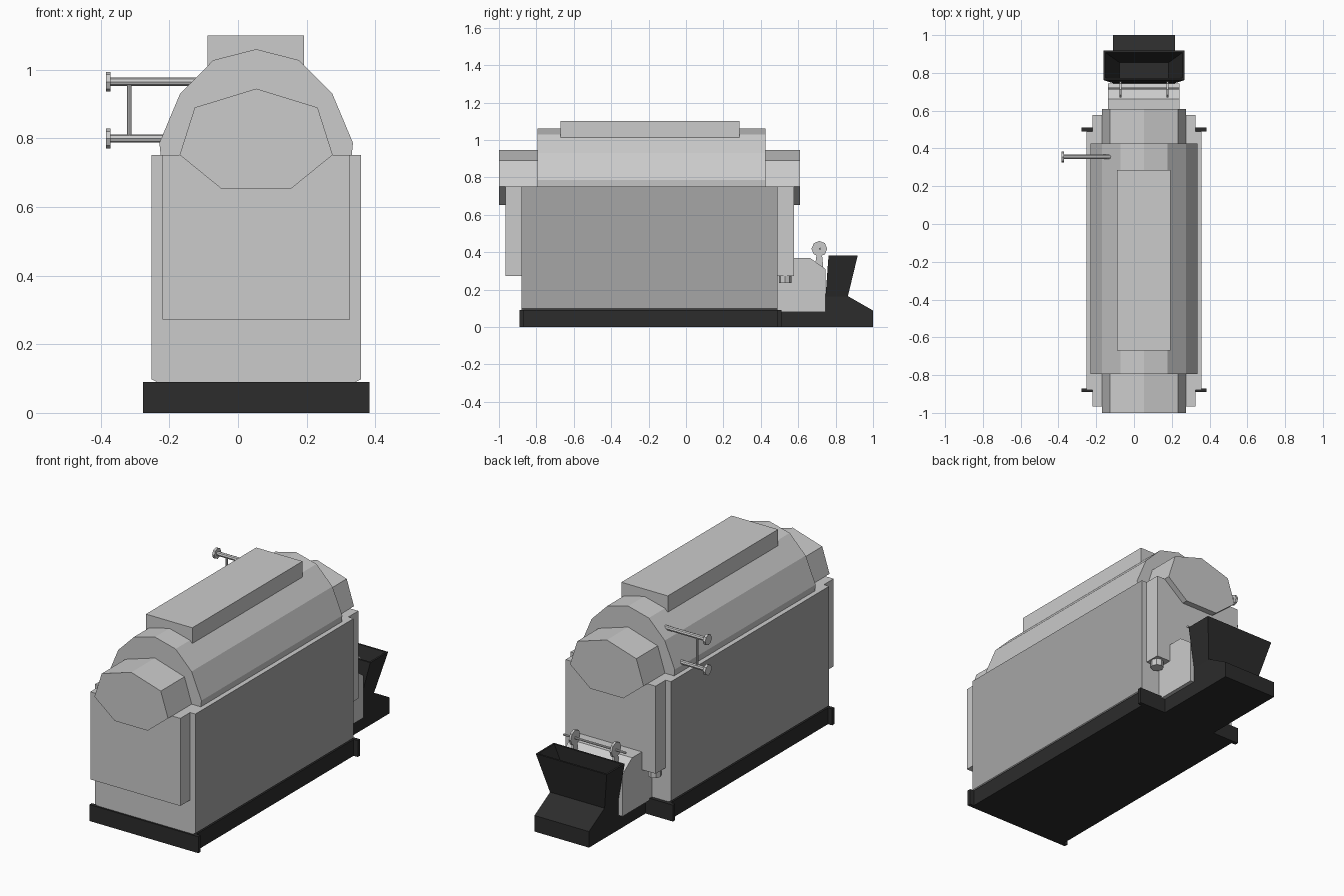
import bpy, bmesh, math
from mathutils import Vector, Matrix

if "Cube" in bpy.data.objects:
    bpy.data.objects.remove(bpy.data.objects["Cube"])

CX = 0.053  # centre line of the boiler


def material(name, v):
    m = bpy.data.materials.new(name)
    m.diffuse_color = (v, v, v, 1)
    m.use_nodes = True
    m.node_tree.nodes["Principled BSDF"].inputs["Base Color"].default_value = m.diffuse_color
    return m


BLACK = material("black_iron", 0.025)
DARK = material("dark_side", 0.38)
GREY = material("plain_grey", 0.8)


def finish(name, bm, mat=None):
    bmesh.ops.recalc_face_normals(bm, faces=bm.faces)
    me = bpy.data.meshes.new(name)
    bm.to_mesh(me)
    bm.free()
    ob = bpy.data.objects.new(name, me)
    bpy.context.collection.objects.link(ob)
    if mat:
        me.materials.append(mat)
    return ob


def prism(name, pts, axis, a, b, mat=None):
    """Extrude a profile: axis 'y' takes (x, z) points, axis 'x' takes (y, z)."""
    bm = bmesh.new()
    put = (lambda p, t: (p[0], t, p[1])) if axis == 'y' else (lambda p, t: (t, p[0], p[1]))
    r0 = [bm.verts.new(put(p, a)) for p in pts]
    r1 = [bm.verts.new(put(p, b)) for p in pts]
    bm.faces.new(r0)
    bm.faces.new(r1)
    n = len(pts)
    for i in range(n):
        bm.faces.new((r0[i], r0[(i + 1) % n], r1[(i + 1) % n], r1[i]))
    return finish(name, bm, mat)


def box(name, x0, x1, y0, y1, z0, z1, mat=None):
    return prism(name, [(x0, z0), (x1, z0), (x1, z1), (x0, z1)], 'y', y0, y1, mat)


def rod(name, p, q, r, sides=8):
    p, q = Vector(p), Vector(q)
    bm = bmesh.new()
    rot = (q - p).to_track_quat('Z', 'Y').to_matrix().to_4x4()
    bmesh.ops.create_cone(bm, cap_ends=True, segments=sides, radius1=r, radius2=r,
                          depth=(q - p).length, matrix=Matrix.Translation((p + q) / 2) @ rot)
    return finish(name, bm)


def symmetric(half):
    """Mirror half-profile points (offset, z) about the centre line."""
    right = [(CX + d, z) for d, z in half]
    left = [(CX - d, z) for d, z in reversed(half) if d > 0]
    return right + left


# Base with end flanges
box("base", CX - 0.305, CX + 0.305, -0.87, 0.49, 0, 0.09, BLACK)
for tag, y in (("front", -0.89), ("back", 0.49)):
    box(tag + "_base_flange", CX - 0.33, CX + 0.33, y, y + 0.02, 0, 0.09, BLACK)

# Boiler body with darker long sides
body = prism("boiler_body", symmetric([(0.285, 0.088), (0.305, 0.098), (0.305, 0.752)]),
             'y', -0.88, 0.49, GREY)
body.data.materials.append(DARK)
for f in body.data.polygons:
    if abs(f.normal.x) > 0.9:
        f.material_index = 1

# End panels and the outlets under the back one
for tag, y0, y1 in (("front", -0.965, -0.88), ("back", 0.49, 0.577)):
    box(tag + "_panel", CX - 0.273, CX + 0.273, y0, y1, 0.272, 0.752)
for tag, s in (("left", -1), ("right", 1)):
    x = CX + s * 0.235
    rod(tag + "_outlet", (x, 0.53, 0.235), (x, 0.53, 0.28), 0.034)

# Barrel, end drums and top box
prism("barrel", symmetric([(0.278, 0.745), (0.282, 0.787), (0.222, 0.93), (0.125, 1.028), (0, 1.06)]),
      'y', -0.795, 0.425)
drum = symmetric([(0.1, 0.652), (0.223, 0.752), (0.179, 0.89), (0, 0.945)])
prism("front_drum", drum, 'y', -1.0, -0.79)
prism("back_drum", drum, 'y', 0.42, 0.61)
box("top_box", CX - 0.142, CX + 0.139, -0.67, 0.285, 1.01, 1.10)

# Side pipes with flanges and a link
for tag, z, x in (("upper", 0.965, -0.1), ("lower", 0.8, -0.2)):
    rod(tag + "_pipe", (-0.38, 0.355, z), (x, 0.355, z), 0.012)
    rod(tag + "_pipe_flange", (-0.385, 0.355, z), (-0.371, 0.355, z), 0.029)
rod("pipe_link", (-0.317, 0.355, 0.8), (-0.317, 0.355, 0.965), 0.007)

# Stoker housing
prism("stoker_housing", [(0.48, 0.08), (0.745, 0.08), (0.745, 0.31), (0.662, 0.37), (0.48, 0.37)],
      'x', CX - 0.19, CX + 0.187)

# Brackets with round heads, carrying a rod
for tag, s in (("left", -1), ("right", 1)):
    x = CX + s * 0.124
    rod(tag + "_bracket_head", (x - 0.006, 0.713, 0.418), (x + 0.006, 0.713, 0.418), 0.042)
    prism(tag + "_bracket_neck", [(0.69, 0.33), (0.735, 0.31), (0.726, 0.4), (0.7, 0.4)],
          'x', x - 0.006, x + 0.006)
rod("bracket_rod", (CX - 0.19, 0.717, 0.418), (CX + 0.187, 0.717, 0.418), 0.006)

# Feed chute
prism("feed_chute", [(0.5, 0), (1.0, 0), (1.0, 0.088), (0.865, 0.165), (0.745, 0.165),
                     (0.745, 0.088), (0.5, 0.088)], 'x', CX - 0.165, CX + 0.165, BLACK)

# Open hopper: outer shell, rim and inner funnel
bm = bmesh.new()
rings = [(0.165, 0.746, 0.865, 0.162), (0.215, 0.762, 0.918, 0.382),
         (0.205, 0.772, 0.908, 0.382), (0.13, 0.756, 0.855, 0.18)]
loops = []
for w, y0, y1, z in rings:
    loops.append([bm.verts.new(c) for c in ((CX - w, y0, z), (CX + w, y0, z),
                                            (CX + w, y1, z), (CX - w, y1, z))])
for a, b in zip(loops, loops[1:]):
    for i in range(4):
        j = (i + 1) % 4
        bm.faces.new((a[i], a[j], b[j], b[i]))
bm.faces.new(loops[0])
bm.faces.new(loops[-1])
finish("hopper", bm, BLACK)
